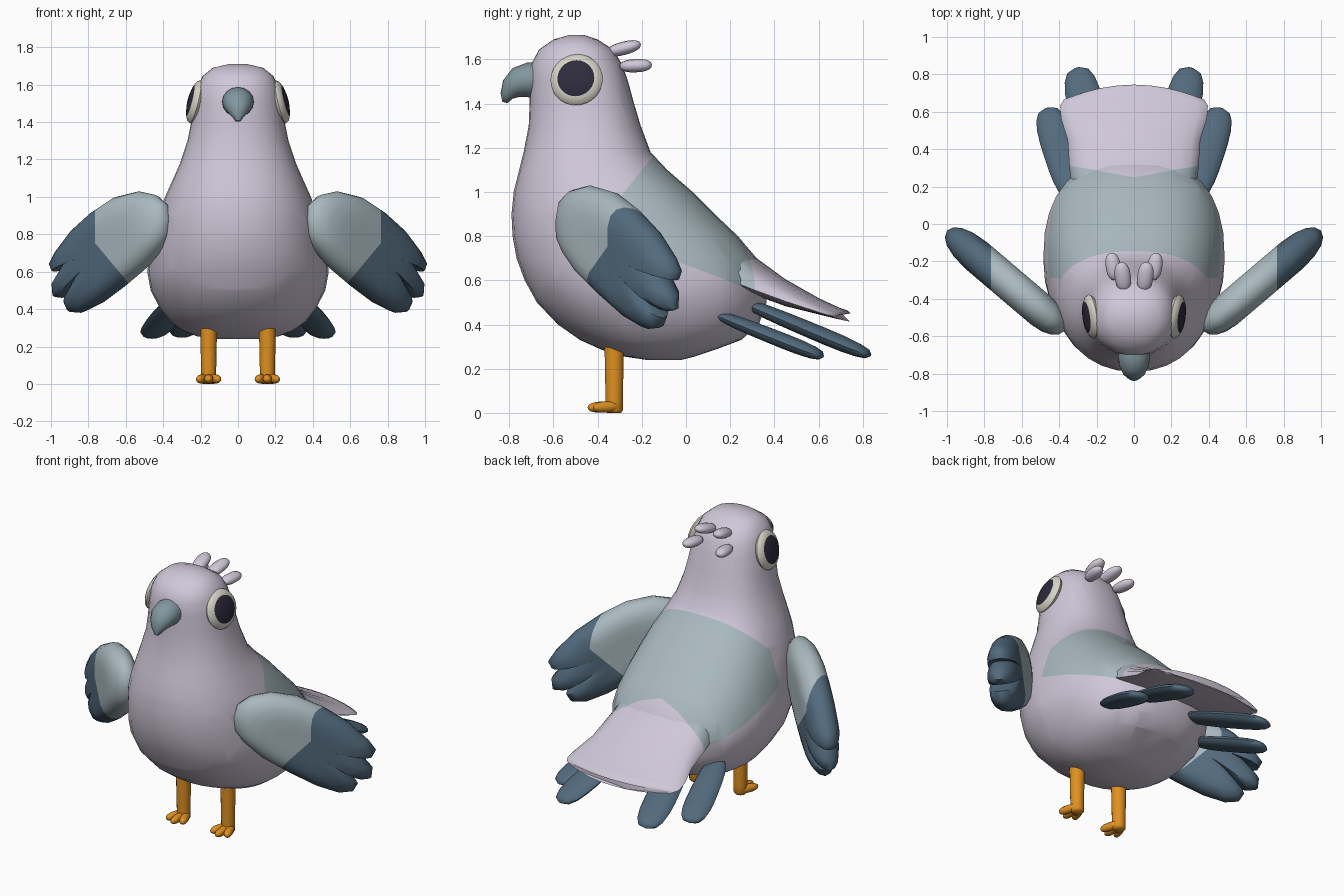
import bpy, bmesh, math
from mathutils import Vector

if "Cube" in bpy.data.objects:
    bpy.data.objects.remove(bpy.data.objects["Cube"])


def mat(name, rgb):
    m = bpy.data.materials.new(name)
    m.diffuse_color = (*rgb, 1)
    m.use_nodes = True
    m.node_tree.nodes["Principled BSDF"].inputs["Base Color"].default_value = m.diffuse_color
    return m


LILAC = mat("pale lilac", (.63, .575, .69))
GREY = mat("blue grey", (.40, .49, .525))
SLATE = mat("dark slate blue", (.085, .145, .205))
BEAK = mat("beak grey", (.22, .31, .34))
CREAM = mat("cream", (.68, .67, .58))
PUPIL = mat("dark pupil", (.028, .024, .045))
ORANGE = mat("orange", (.74, .28, .015))


def finish(name, bm, mats, rule=None, sharp=60):
    """Turn a bmesh into a smooth object; rule picks the material of a face."""
    bmesh.ops.recalc_face_normals(bm, faces=bm.faces[:])
    if rule:
        for f in bm.faces:
            f.material_index = rule(f.calc_center_median())
    me = bpy.data.meshes.new(name)
    bm.to_mesh(me)
    bm.free()
    for m in mats:
        me.materials.append(m)
    me.shade_smooth()
    me.set_sharp_from_angle(angle=math.radians(sharp))
    ob = bpy.data.objects.new(name, me)
    bpy.context.collection.objects.link(ob)
    return ob


def loft(rings):
    """Skin a list of closed rings and cap both ends."""
    bm = bmesh.new()
    vs = [[bm.verts.new(p) for p in r] for r in rings]
    n = len(vs[0])
    for a, b in zip(vs, vs[1:]):
        for i in range(n):
            j = (i + 1) % n
            bm.faces.new((a[i], a[j], b[j], b[i]))
    bm.faces.new(vs[0])
    bm.faces.new(vs[-1])
    return bm


def cut(bm, co, no):
    bmesh.ops.bisect_plane(bm, geom=bm.verts[:] + bm.edges[:] + bm.faces[:],
                           plane_co=co, plane_no=no, dist=1e-5)


def lobe(name, start, end, w, t, material, power=3, taper=1.0):
    """Blunt flattened lobe from start to end, w and t are half sizes."""
    a, b = Vector(start), Vector(end)
    d = (b - a).normalized()
    side = d.cross(Vector((0, 0, 1))).normalized()
    up = side.cross(d)
    rings = []
    for k in range(11):
        s = -math.cos(math.pi * (k + .15) / 10.3)
        r = (1 - abs(s) ** power) ** (1 / power)
        r *= taper + (1 - taper) * (s + 1) / 2
        c = a.lerp(b, (s + 1) / 2)
        rings.append([c + side * w * r * math.cos(q) + up * t * r * math.sin(q)
                      for q in (math.tau * i / 12 for i in range(12))])
    return finish(name, loft(rings), [material])


# Saddle patch on the back, shared by the body and the tail
def cut_saddle(bm):
    cut(bm, (0, -.15, 1.16), (0, .16, -.13))
    cut(bm, (0, -.29, 0), (0, 1, 0))
    cut(bm, (0, 0, .67), (0, .38, 1))
    for s in (1, -1):
        cut(bm, (0, .25, 0), (-.18 * s, 1, 0))


def saddle(c):
    front = max(-.29, -.15 + (c.z - 1.16) * .81)
    return int(c.y > front and c.z > .67 - .38 * c.y and c.y < .25 + .18 * abs(c.x))


# Body: height, front y, back y, half width
BODY = [(.24, -.18, -.02, .12), (.255, -.28, .04, .22), (.285, -.38, .13, .295),
        (.33, -.48, .25, .36), (.4, -.58, .33, .415), (.5, -.675, .365, .467),
        (.6, -.73, .36, .485), (.7, -.767, .32, .472), (.8, -.785, .235, .45),
        (.9, -.79, .13, .425), (1.0, -.78, .03, .39), (1.1, -.755, -.085, .345),
        (1.18, -.735, -.16, .31), (1.3, -.712, -.205, .27), (1.4, -.708, -.235, .25),
        (1.5, -.705, -.262, .235), (1.58, -.70, -.29, .218), (1.645, -.665, -.33, .19),
        (1.69, -.6, -.4, .135), (1.71, -.53, -.46, .05)]


def body_ring(z, f, b, w):
    pts = []
    for i in range(32):
        q = math.tau * i / 32
        c, s = math.cos(q), math.sin(q)
        e = 2 / (2.4 if s > 0 else 2.15)
        pts.append((math.copysign(abs(c) ** e, c) * w,
                    (f + b) / 2 + math.copysign(abs(s) ** e, s) * (b - f) / 2, z))
    return pts


bm = loft([body_ring(*r) for r in BODY])
cut_saddle(bm)
finish("body", bm, [LILAC, GREY], saddle)

# Tail: y, half width, top height, side height
TAIL = [(.1, .3, .89, .62), (.2, .335, .825, .6), (.3, .345, .715, .56),
        (.45, .355, .605, .505), (.6, .39, .52, .468), (.69, .395, .478, .446),
        (.735, .375, .462, .439), (.745, .35, .45, .435)]


def tail_ring(y, w, top, side):
    pts = []
    for i in range(24):
        c, s = math.cos(math.tau * i / 24), math.sin(math.tau * i / 24)
        pts.append((w * c, y - .07 * c * c * max(0, (y - .45) / .29),
                    side + s * ((top - side) if s > 0 else .022)))
    return pts


bm = loft([tail_ring(*r) for r in TAIL])
cut_saddle(bm)
finish("tail", bm, [LILAC, GREY], saddle)

# Beak: y, z, half width, half height, forward tilt
rings = []
for y, z, w, h, tilt in [(-.64, 1.505, .08, .075, 0), (-.71, 1.507, .085, .08, 5),
                         (-.755, 1.495, .08, .072, 25), (-.79, 1.468, .062, .053, 45),
                         (-.812, 1.435, .036, .03, 65), (-.82, 1.405, .014, .012, 75)]:
    t = math.radians(tilt)
    rings.append([(w * math.cos(q), y - h * math.sin(q) * math.sin(t),
                   z + h * math.sin(q) * math.cos(t))
                  for q in (math.tau * i / 16 for i in range(16))])
finish("beak", loft(rings), [BEAK])

# Wing outline in x and z; the wing sweeps back as it goes outwards
WING = [(.37, .88), (.385, .96), (.44, 1.01), (.53, 1.03), (.65, 1.0), (.77, .92),
        (.88, .82), (.97, .70), (1.0, .64), (.985, .6), (.925, .63), (.985, .53),
        (.98, .465), (.94, .46), (.865, .53), (.92, .43), (.9, .385), (.84, .38),
        (.74, .43), (.62, .52), (.49, .63), (.41, .73), (.375, .8)]
SHELL = [(.3, 1), (.55, .96), (.75, .84), (.89, .62), (.97, .34), (1, 0)]
CX, CZ, THICK = .65, .73, .1


def wing(name, sx):
    rings = []
    for s, o in [(s, o) for s, o in SHELL] + [(s, -o) for s, o in SHELL[-2::-1]]:
        ring = []
        for x, z in WING:
            px, pz = CX + (x - CX) * s, CZ + (z - CZ) * s
            y = -.52 + (px - .43) * .85
            ring.append((sx * (px + .65 * THICK * o * s ** .2), y - .76 * THICK * o, pz))
        rings.append(ring)
    bm = loft(rings)
    cut(bm, (sx * .765, 0, 0), (sx, 0, 0))
    cut(bm, (sx * .77, 0, .76), (-1.2 * sx, 0, 1))
    finish(name, bm, [GREY, SLATE],
           lambda c: int(abs(c.x) > .765 or c.z < .76 + (abs(c.x) - .77) * 1.2))


# Eye: flattened ball whose outer cap is the pupil
def eye(name, sx):
    bm = bmesh.new()
    bmesh.ops.create_uvsphere(bm, u_segments=28, v_segments=8, radius=1)
    for f in bm.faces:
        f.material_index = int(f.calc_center_median().z > .7)
    n = Vector((sx, -.13, .25)).normalized()
    rot = n.to_track_quat('Z', 'Y')
    for v in bm.verts:
        p = Vector((v.co.x * .119, v.co.y * .119, v.co.z * .04))
        v.co = rot @ p + Vector((sx * .228, -.495, 1.508))
    finish(name, bm, [CREAM, PUPIL])


for side, sx in (("right", 1), ("left", -1)):
    wing(side + "_wing", sx)
    eye(side + "_eye", sx)
    # Tail feathers under the tail
    lobe(side + "_inner_tail_feather", (sx * .17, .25, .505), (sx * .305, .835, .26),
         .105, .04, SLATE, taper=.8)
    lobe(side + "_outer_tail_feather", (sx * .33, .14, .445), (sx * .465, .62, .255),
         .095, .038, SLATE, taper=.8)
    # Crest tufts
    lobe(side + "_upper_tuft", (sx * .05, -.36, 1.63), (sx * .07, -.205, 1.67),
         .043, .03, LILAC, 2.4)
    lobe(side + "_lower_tuft", (sx * .1, -.3, 1.568), (sx * .122, -.155, 1.575),
         .04, .03, LILAC, 2.4)
    # Leg and toes
    leg = [(0, .032), (.012, .04), (.06, .04), (.2, .043), (.32, .045)]
    finish(side + "_leg", loft([[(sx * .157 + r * math.cos(q), -.325 + r * math.sin(q), z)
                                 for q in (math.tau * i / 14 for i in range(14))]
                                for z, r in leg]), [ORANGE])
    for k, toe in enumerate(("inner", "middle", "outer")):
        d = k - 1
        lobe(f"{side}_{toe}_toe", (sx * (.157 + .012 * d), -.30, .03),
             (sx * (.157 + .055 * d), -.445 + .025 * abs(d), .024),
             .025, .025, ORANGE, 2.6)
